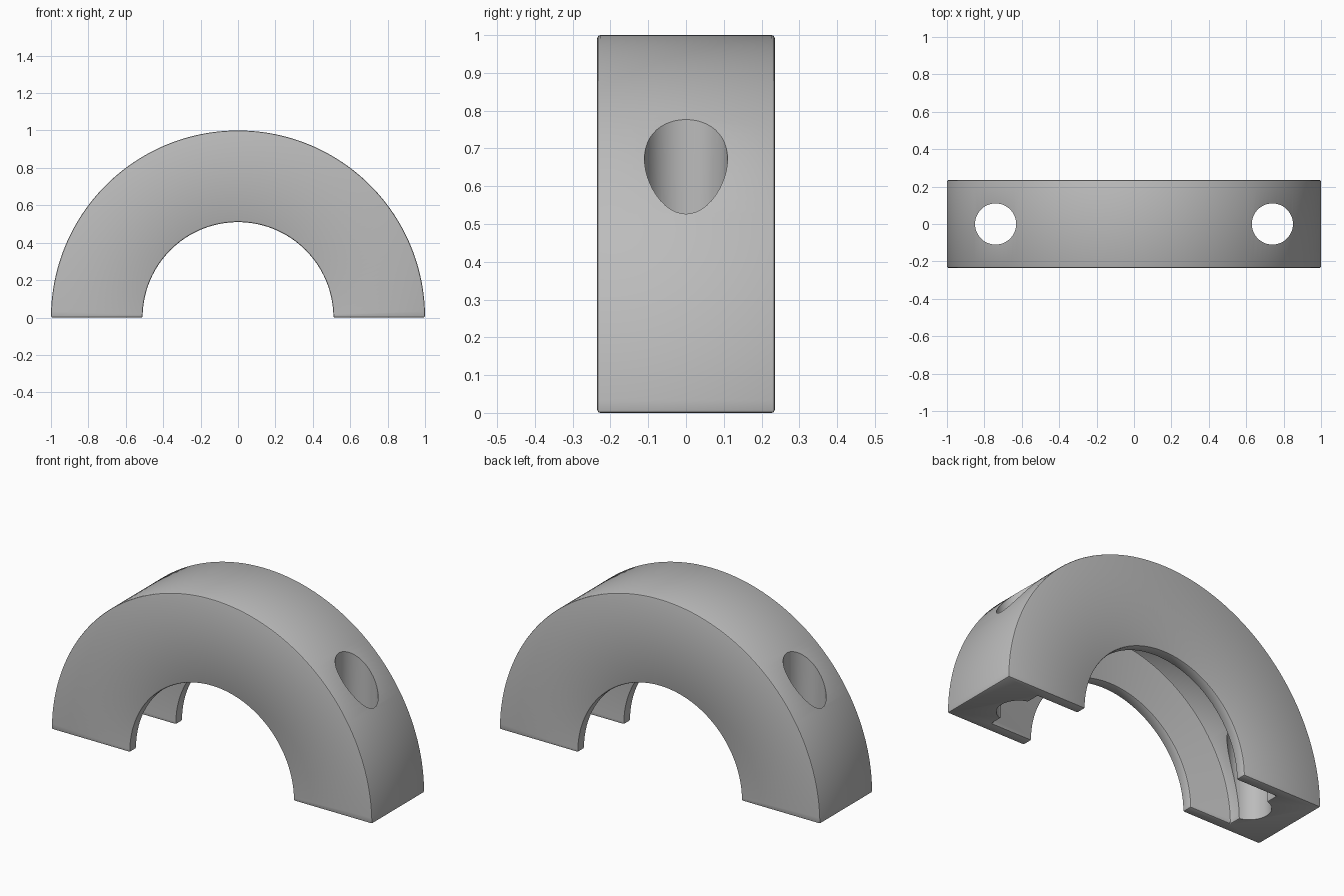
import bpy
import bmesh
from math import pi

cube = bpy.data.objects.get("Cube")
if cube:
    bpy.data.objects.remove(cube, do_unlink=True)

OUTER, INNER, GROOVE = 1.0, 0.51, 0.765   # radii
HALF, LIP = 0.235, 0.06                   # half depth, lip thickness
HOLE_X, HOLE_R = 0.74, 0.11

grey = bpy.data.materials.new("plain grey")
grey.use_nodes = True
colour = (0.5, 0.5, 0.5, 1)
grey.diffuse_color = colour
grey.node_tree.nodes["Principled BSDF"].inputs["Base Color"].default_value = colour


def mesh_object(name, bm):
    bmesh.ops.recalc_face_normals(bm, faces=bm.faces)
    mesh = bpy.data.meshes.new(name)
    bm.to_mesh(mesh)
    bm.free()
    obj = bpy.data.objects.new(name, mesh)
    bpy.context.collection.objects.link(obj)
    mesh.materials.append(grey)
    return obj


# Half collar: a channel section swept through half a turn
groove_y = HALF - LIP
section = [(OUTER, -HALF), (OUTER, HALF), (INNER, HALF), (INNER, groove_y),
           (GROOVE, groove_y), (GROOVE, -groove_y), (INNER, -groove_y), (INNER, -HALF)]
bm = bmesh.new()
end = bm.faces.new([bm.verts.new((r, y, 0)) for r, y in section])
start = end.copy()
bmesh.ops.spin(bm, geom=[end] + end.edges[:] + end.verts[:], cent=(0, 0, 0),
               axis=(0, -1, 0), angle=pi, steps=96, use_duplicate=False)
bmesh.ops.remove_doubles(bm, verts=bm.verts, dist=1e-5)
collar = mesh_object("half_collar", bm)

# Slightly softened rims
bevel = collar.modifiers.new("rim_bevel", "BEVEL")
bevel.width = 0.008
bevel.segments = 2
bevel.limit_method = "ANGLE"

# Upright bolt holes, one through each leg
for side, x in (("left", HOLE_X), ("right", -HOLE_X)):
    bm = bmesh.new()
    bmesh.ops.create_cone(bm, cap_ends=True, segments=48, radius1=HOLE_R,
                          radius2=HOLE_R, depth=3)
    bmesh.ops.translate(bm, verts=bm.verts, vec=(x, 0, 0.5))
    cutter = mesh_object(side + "_bolt_hole_cutter", bm)
    cutter.hide_render = True
    cutter.hide_set(True)
    cut = collar.modifiers.new(side + "_bolt_hole", "BOOLEAN")
    cut.operation = "DIFFERENCE"
    cut.solver = "EXACT"
    cut.object = cutter

bpy.context.view_layer.objects.active = collar
collar.select_set(True)
for name in [m.name for m in collar.modifiers]:
    bpy.ops.object.modifier_apply(modifier=name)
bpy.ops.object.shade_smooth_by_angle(angle=pi / 6)
for obj in [o for o in bpy.data.objects if o.name.endswith("_cutter")]:
    bpy.data.objects.remove(obj, do_unlink=True)
